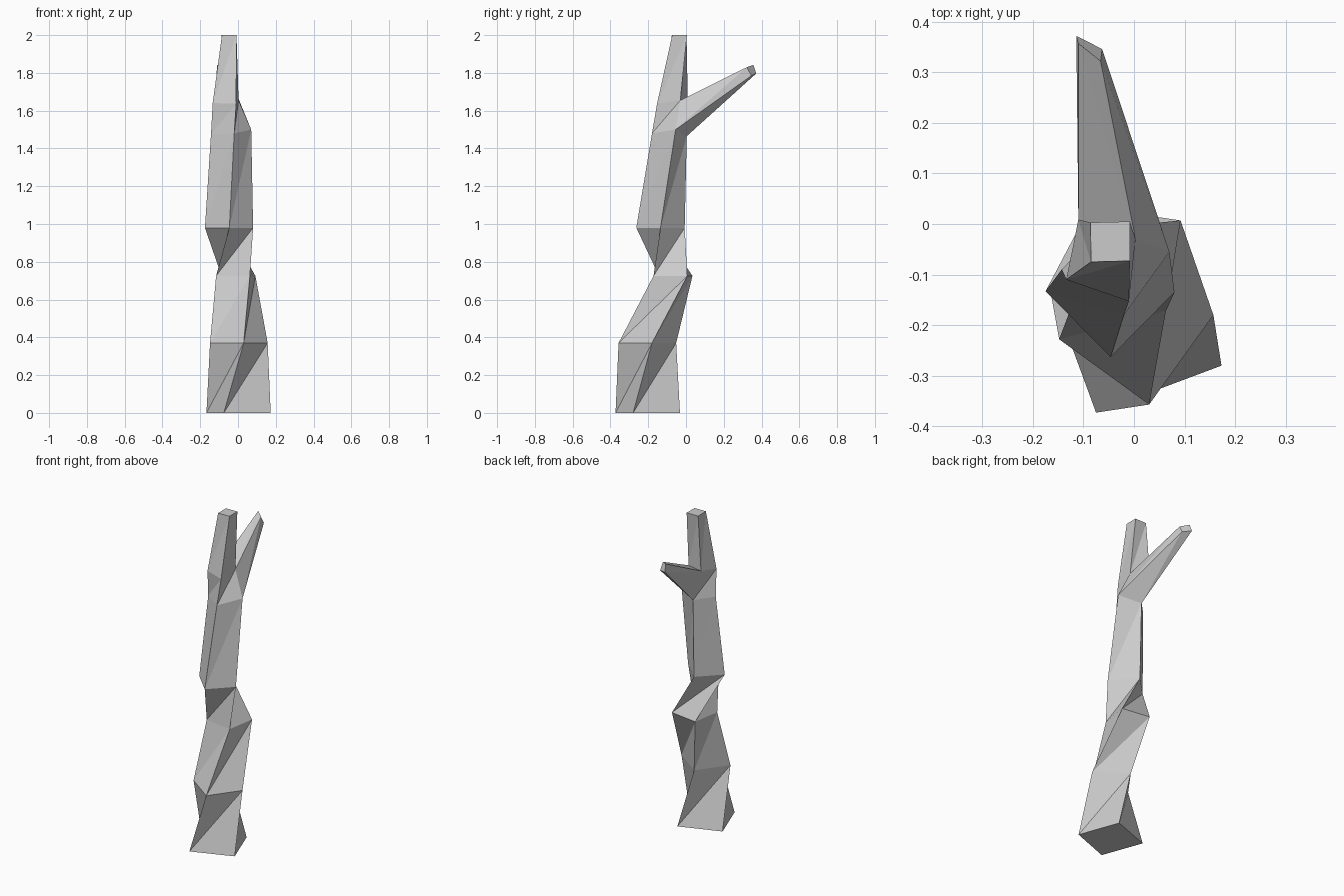
import bpy, bmesh

# Four-sided trunk cross-sections, bottom to top, each counter-clockwise
sections = [
    [(-0.075, -0.373, 0), (0.173, -0.28, 0), (0.082, -0.032, 0), (-0.167, -0.123, 0)],
    [(0.03, -0.357, 0.37), (0.157, -0.18, 0.37), (-0.02, -0.052, 0.37), (-0.148, -0.228, 0.37)],
    [(0.063, -0.172, 0.725), (0.092, 0.007, 0.725), (-0.087, 0.034, 0.725), (-0.116, -0.143, 0.725)],
    [(0.08, -0.135, 0.98), (-0.05, -0.007, 0.98), (-0.175, -0.133, 0.98), (-0.046, -0.263, 0.98)],
    [(0.07, -0.055, 1.5), (-0.052, 0.004, 1.465), (-0.143, -0.09, 1.475), (-0.02, -0.18, 1.48)],
    [(0.003, -0.03, 1.655), (-0.11, 0.009, 1.665), (-0.134, -0.11, 1.64), (-0.01, -0.153, 1.637)],
    [(-0.008, 0.005, 2), (-0.086, 0.003, 2), (-0.085, -0.075, 2), (-0.008, -0.073, 2)],
]
branch_tip = [(-0.066, 0.322, 1.83), (-0.063, 0.346, 1.785),
              (-0.114, 0.372, 1.797), (-0.11, 0.357, 1.842)]

bm = bmesh.new()


def add_ring(points):
    return [bm.verts.new(p) for p in points]


def bridge(a, b, skip=()):
    """Join two four-point rings with twisted sides split along one diagonal."""
    for i in range(4):
        if i in skip:
            continue
        j = (i + 1) % 4
        bm.faces.new((a[i], a[j], b[j]))
        bm.faces.new((a[i], b[j], b[i]))


# Trunk, leaving one side open where the branch grows out
rings = [add_ring(s) for s in sections]
for k in range(len(rings) - 1):
    bridge(rings[k], rings[k + 1], skip=(0,) if k == 4 else ())
bm.faces.new(rings[0][::-1])
bm.faces.new(rings[-1])

# Branch from the open side to its tip
root = [rings[4][0], rings[4][1], rings[5][1], rings[5][0]]
tip = add_ring(branch_tip)
bridge(root, tip)
bm.faces.new(tip)

bmesh.ops.recalc_face_normals(bm, faces=bm.faces)
mesh = bpy.data.meshes.new("bare_tree_trunk")
bm.to_mesh(mesh)
bm.free()
trunk = bpy.data.objects.new("bare_tree_trunk", mesh)
bpy.context.collection.objects.link(trunk)
